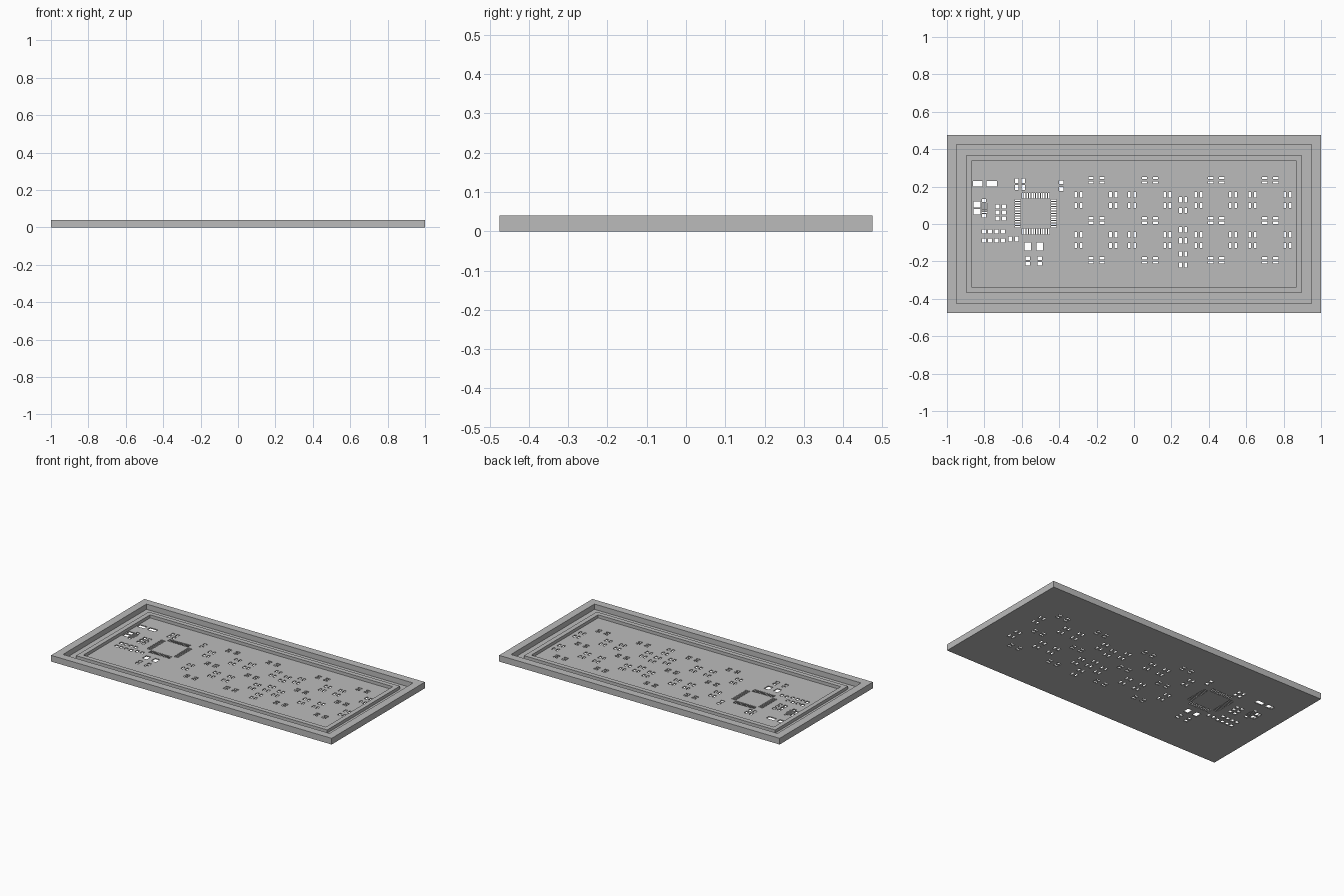
import bpy
import bmesh
from mathutils import Matrix

# Remove the default cube only
default_cube = bpy.data.objects.get("Cube")
if default_cube:
    bpy.data.objects.remove(default_cube, do_unlink=True)

HEIGHT = 0.04
SHEET = 0.006
RIDGE = 0.026

# Single plain grey
grey = bpy.data.materials.new("plain_grey")
grey.use_nodes = True
colour = (0.5, 0.5, 0.5, 1)
grey.diffuse_color = colour
grey.node_tree.nodes["Principled BSDF"].inputs["Base Color"].default_value = colour


def finish_mesh(mesh_builder, name):
    """Turn a bmesh into a named grey object."""
    bmesh.ops.recalc_face_normals(mesh_builder, faces=mesh_builder.faces)
    mesh = bpy.data.meshes.new(name)
    mesh_builder.to_mesh(mesh)
    mesh_builder.free()
    mesh.materials.append(grey)
    created = bpy.data.objects.new(name, mesh)
    bpy.context.scene.collection.objects.link(created)
    return created


def build_tray():
    """Rim, groove, ridge and thin sheet as stepped rectangular loops."""
    builder = bmesh.new()
    # Each step: inset from the outer edge, height
    steps = [(0, 0), (0, HEIGHT), (0.05, HEIGHT), (0.05, SHEET),
             (0.105, SHEET), (0.105, RIDGE), (0.135, RIDGE), (0.135, SHEET)]
    previous = None
    for inset, level in steps:
        half_x, half_y = 1 - inset, 0.475 - inset
        loop = [builder.verts.new((side_x * half_x, side_y * half_y, level))
                for side_x, side_y in ((-1, -1), (1, -1), (1, 1), (-1, 1))]
        if previous is None:
            builder.faces.new(loop[::-1])
        else:
            for corner in range(4):
                following = (corner + 1) % 4
                builder.faces.new((previous[corner], previous[following],
                                   loop[following], loop[corner]))
        previous = loop
    builder.faces.new(previous)
    return finish_mesh(builder, "stencil_tray")


cutter_builder = bmesh.new()


def opening(x, y, width, depth):
    """Add one rectangular through-hole to the cutter."""
    placement = Matrix.Translation((x, y, 0)) @ Matrix.Diagonal((width, depth, 0.1, 1))
    bmesh.ops.create_cube(cutter_builder, size=1, matrix=placement)


def opening_grid(columns, rows, width, depth):
    """Add holes at every crossing of the columns and rows."""
    for x in columns:
        for y in rows:
            opening(x, y, width, depth)


def pairs(centres, gap):
    """Split each centre into two positions either side of it."""
    return [centre + side * gap / 2 for centre in centres for side in (-1, 1)]


# Repeated lamp pads: flat pairs in three rows
opening_grid(pairs([-0.2, 0.086, 0.44, 0.728], 0.059),
             pairs([0.234, 0.018, -0.194], 0.024), 0.028, 0.013)

# Repeated lamp pads: upright pairs in two bands
opening_grid(pairs([-0.297, -0.111, -0.01, 0.178, 0.345, 0.53, 0.633, 0.82], 0.029),
             pairs([0.128, -0.086], 0.058), 0.014, 0.028)

# Central stack of upright pads
opening_grid(pairs([0.263], 0.029), pairs([0.101, -0.06, -0.19], 0.058), 0.014, 0.028)

# Square chip: twelve pins on each side
CHIP_X, CHIP_Y, REACH, PITCH = -0.526, 0.056, 0.096, 0.0127
for pin in range(12):
    shift = (pin - 5.5) * PITCH
    for side in (-REACH, REACH):
        opening(CHIP_X + shift, CHIP_Y + side, 0.008, 0.03)
        opening(CHIP_X + side, CHIP_Y + shift, 0.03, 0.008)

# Small passive pads around the chip
opening_grid(pairs([-0.61], 0.034), pairs([0.213], 0.036), 0.018, 0.026)
opening_grid([-0.39], pairs([0.205], 0.036), 0.024, 0.02)
opening_grid([-0.73, -0.695], [0.094, 0.062, 0.03], 0.022, 0.02)
opening_grid([-0.803, -0.77, -0.735, -0.7], [-0.04, -0.088], 0.022, 0.022)
opening_grid(pairs([-0.645], 0.035), [-0.08], 0.019, 0.025)

# Crystal pads with small pads below
crystal_columns = pairs([-0.536], 0.064)
opening_grid(crystal_columns, [-0.12], 0.033, 0.042)
opening_grid(crystal_columns, pairs([-0.198], 0.03), 0.024, 0.017)

# Socket pads at the edge, with fine contact slits
opening(-0.835, 0.216, 0.05, 0.03)
opening(-0.76, 0.216, 0.055, 0.03)
opening_grid([-0.84], pairs([0.085], 0.038), 0.036, 0.03)
opening_grid([-0.803], pairs([0.085], 0.082), 0.022, 0.018)
for slit in range(5):
    opening(-0.8, 0.085 + (slit - 2) * 0.0115, 0.032, 0.005)

# Cut all openings through the sheet, then drop the cutter
tray = build_tray()
cutter = finish_mesh(cutter_builder, "opening_cutter")
cutter.hide_render = True
cut = tray.modifiers.new("openings", "BOOLEAN")
cut.operation = "DIFFERENCE"
cut.solver = "EXACT"
cut.object = cutter
bpy.context.view_layer.objects.active = tray
tray.select_set(True)
bpy.ops.object.modifier_apply(modifier=cut.name)
bpy.data.objects.remove(cutter, do_unlink=True)
